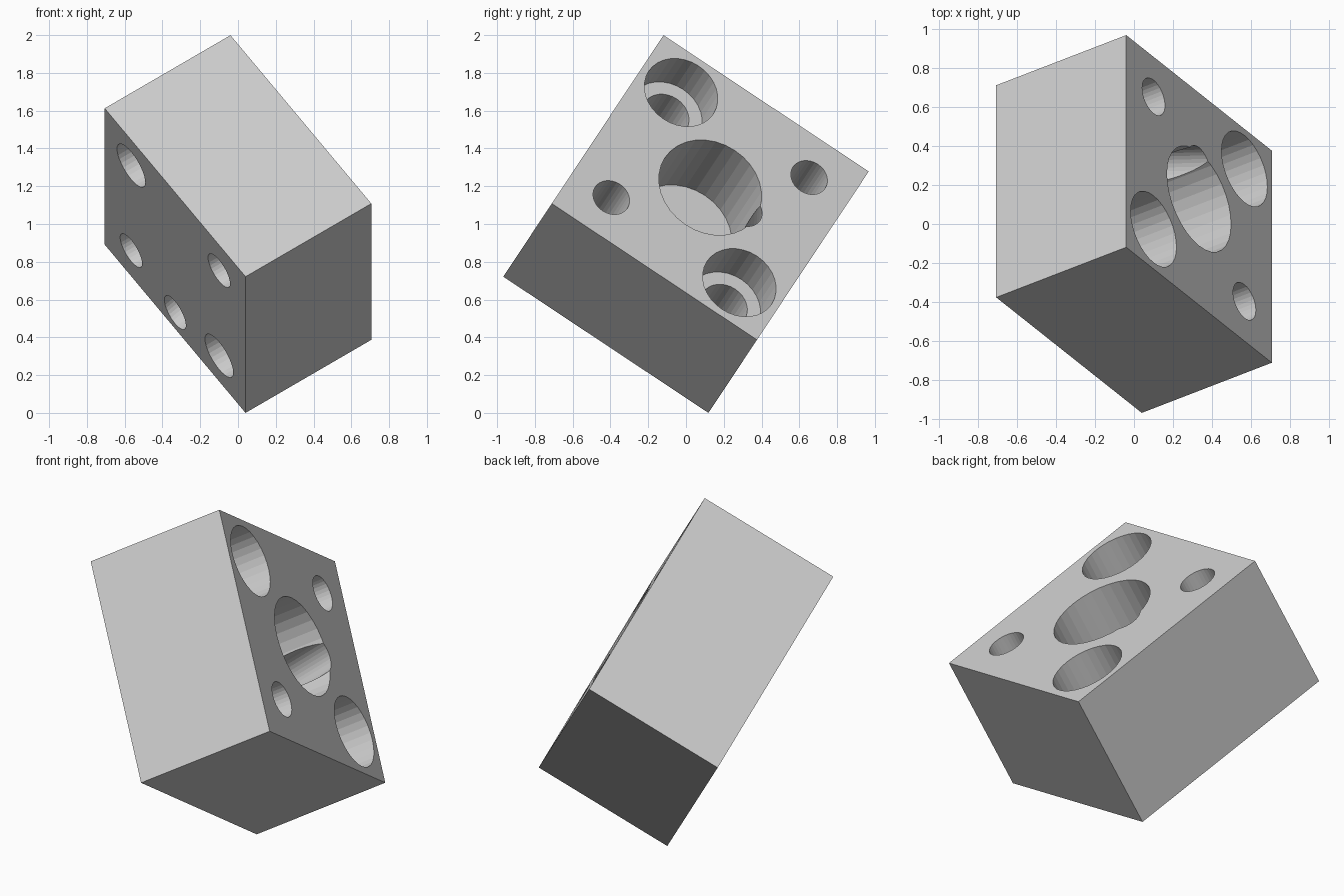
import bpy, math
from mathutils import Matrix, Vector

if "Cube" in bpy.data.objects:
    bpy.data.objects.remove(bpy.data.objects["Cube"])

SIDE, DEPTH = 1.304, 0.812
TOP = DEPTH / 2
OFF = 0.407

# Square block, built flat with its bored face up
bpy.ops.mesh.primitive_cube_add(size=1)
block = bpy.context.object
block.name = "mounting_block"
block.data.transform(Matrix.Diagonal((SIDE, SIDE, DEPTH, 1)))


def bore(start, end, radius):
    """Cut a round hole through the block between two points."""
    start, end = Vector(start), Vector(end)
    axis = end - start
    bpy.ops.mesh.primitive_cylinder_add(vertices=32, radius=radius, depth=axis.length)
    cutter = bpy.context.object
    cutter.name = "bore_cutter"
    cutter.hide_render = True
    turn = axis.to_track_quat('Z', 'Y').to_matrix().to_4x4()
    cutter.data.transform(Matrix.Translation((start + end) / 2) @ turn)
    mod = block.modifiers.new("bore", 'BOOLEAN')
    mod.operation = 'DIFFERENCE'
    mod.solver = 'EXACT'
    mod.object = cutter
    bpy.context.view_layer.objects.active = block
    bpy.ops.object.modifier_apply(modifier=mod.name)
    bpy.data.objects.remove(cutter)


# Blind central bore
bore((0, 0, TOP - 0.5), (0, 0, TOP + 0.1), 0.287)

for s in (-1, 1):
    # Counterbored screw holes on one diagonal
    bore((s * OFF, s * OFF, -TOP - 0.1), (s * OFF, s * OFF, TOP + 0.1), 0.131)
    bore((s * OFF, s * OFF, TOP - 0.26), (s * OFF, s * OFF, TOP + 0.1), 0.205)
    # Plain holes on the other diagonal
    bore((s * OFF, -s * OFF, -TOP - 0.1), (s * OFF, -s * OFF, TOP + 0.1), 0.102)

# Slanted channel from the back into the central bore
low, high = Vector((0, 0.497, -TOP)), Vector((0, 0.21, TOP))
step = (high - low) * 0.25
bore(low - step, high + step, 0.1)

# Tilt the finished block to its resting pose on one corner
v = Vector((0, 0.833, -0.553)).normalized()
u = Vector((0.572, -0.453, -0.684))
u = (u - v * u.dot(v)).normalized()
w = u.cross(v)
rot = Matrix((u, v, w)).transposed().to_4x4()
block.data.transform(rot)
block.location = (0, 0, -min(p.co.z for p in block.data.vertices))
